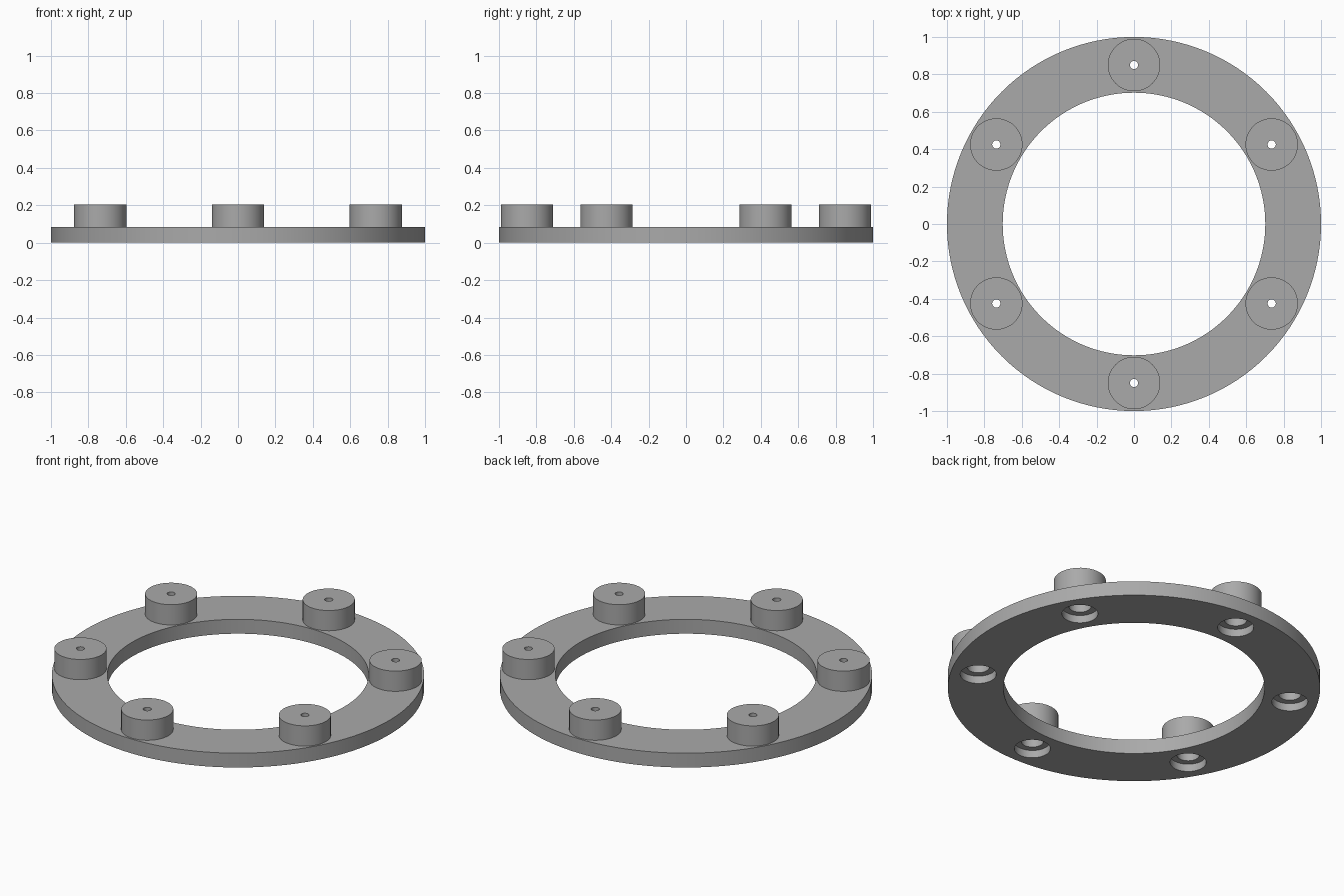
import bpy
import math
from mathutils import Matrix, Vector

cube = bpy.data.objects.get("Cube")
if cube:
    bpy.data.objects.remove(cube, do_unlink=True)

GREY = (0.40, 0.40, 0.40, 1.0)
grey = bpy.data.materials.new("plain grey")
grey.use_nodes = True
grey.diffuse_color = GREY
grey.node_tree.nodes["Principled BSDF"].inputs["Base Color"].default_value = GREY

RING_TOP, PEG_TOP = 0.085, 0.205
PEG_RADIUS, PEG_CIRCLE = 0.14, 0.85
HEAD_RADIUS, HEAD_DEPTH = 0.097, 0.045
BORE_RADIUS, BORE_TOP, PIN_RADIUS = 0.06, 0.165, 0.022


def turned(name, profile, segments, centre=(0, 0, 0)):
    """Solid of revolution from a closed (radius, z) profile."""
    verts, faces, count = [], [], len(profile)
    for i in range(segments):
        a = 2 * math.pi * i / segments
        verts += [(r * math.cos(a), r * math.sin(a), z) for r, z in profile]
    for i in range(segments):
        a, b = i * count, (i + 1) % segments * count
        for j in range(count):
            k = (j + 1) % count
            faces.append((a + j, b + j, b + k, a + k))
    mesh = bpy.data.meshes.new(name)
    mesh.from_pydata(verts, [], faces)
    mesh.transform(Matrix.Translation(Vector(centre)))
    mesh.materials.append(grey)
    obj = bpy.data.objects.new(name, mesh)
    bpy.context.collection.objects.link(obj)
    return obj


def smooth(obj):
    bpy.ops.object.select_all(action="DESELECT")
    obj.select_set(True)
    bpy.context.view_layer.objects.active = obj
    bpy.ops.object.shade_smooth_by_angle(angle=math.radians(30))


def drill(target, radius, bottom, top, centre):
    """Cut a round vertical hole through part of the target."""
    bpy.ops.mesh.primitive_cylinder_add(
        vertices=48, radius=radius, depth=top - bottom,
        location=(centre[0], centre[1], (top + bottom) / 2))
    cutter = bpy.context.object
    cutter.hide_render = True
    cut = target.modifiers.new("hole", "BOOLEAN")
    cut.operation, cut.solver, cut.object = "DIFFERENCE", "EXACT", cutter
    bpy.context.view_layer.objects.active = target
    bpy.ops.object.modifier_apply(modifier=cut.name)
    bpy.data.objects.remove(cutter, do_unlink=True)


# Flat base ring
ring = turned("base_ring", [(0.702, 0), (1, 0), (1, RING_TOP), (0.702, RING_TOP)], 128)

# Hollow round pegs, with stepped holes in the ring underneath
peg_profile = [(BORE_RADIUS, RING_TOP), (PEG_RADIUS, RING_TOP),
               (PEG_RADIUS, PEG_TOP), (PIN_RADIUS, PEG_TOP),
               (PIN_RADIUS, BORE_TOP), (BORE_RADIUS, BORE_TOP)]
for n in range(6):
    angle = math.radians(30 + 60 * n)
    centre = (PEG_CIRCLE * math.cos(angle), PEG_CIRCLE * math.sin(angle), 0)
    drill(ring, HEAD_RADIUS, -0.05, HEAD_DEPTH, centre)
    drill(ring, BORE_RADIUS, -0.05, RING_TOP + 0.05, centre)
    smooth(turned(f"peg_{n + 1}", peg_profile, 48, centre))
smooth(ring)
